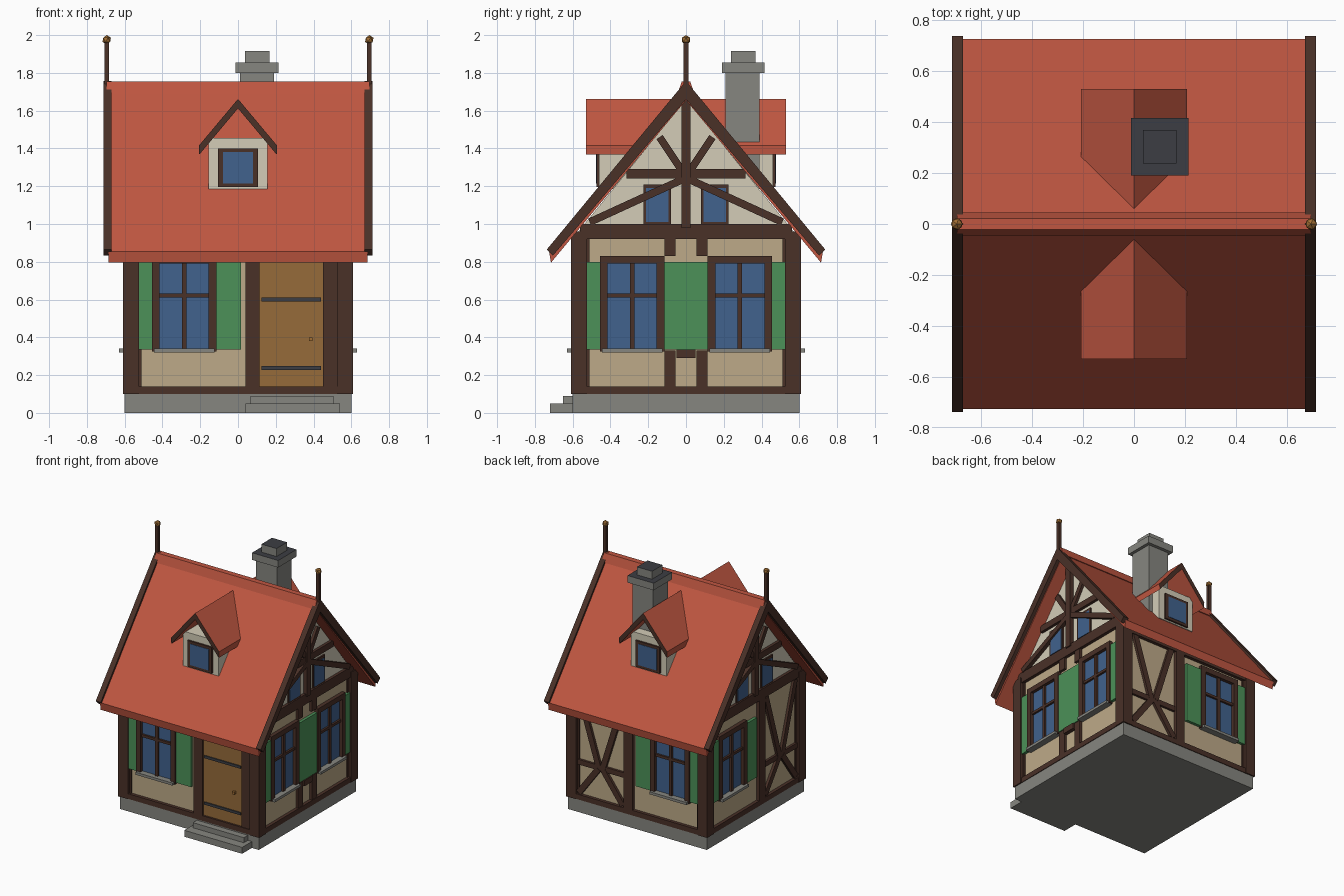
import bpy, bmesh, math
from mathutils import Matrix, Vector

if "Cube" in bpy.data.objects:
    bpy.data.objects.remove(bpy.data.objects["Cube"])


def material(name, r, g, b):
    m = bpy.data.materials.new(name)
    m.diffuse_color = [(c / 255) ** 2.2 for c in (r, g, b)] + [1]
    m.use_nodes = True
    m.node_tree.nodes["Principled BSDF"].inputs["Base Color"].default_value = m.diffuse_color
    return m


RED = material("red tile", 190, 87, 67)
TIMBER = material("dark timber", 75, 52, 44)
TAN = material("tan plaster", 188, 168, 135)
CREAM = material("cream plaster", 210, 203, 182)
GREEN = material("green shutter", 77, 144, 89)
GLASS = material("blue glass", 67, 98, 140)
DOOR = material("door wood", 149, 106, 60)
STONE = material("grey stone", 133, 133, 127)
IRON = material("dark iron", 62, 64, 69)
GOLD = material("gold", 160, 110, 55)
FRONT, RIGHT, BACK, LEFT = range(4)


def finish(name, bm, *mats):
    bmesh.ops.recalc_face_normals(bm, faces=bm.faces[:])
    me = bpy.data.meshes.new(name)
    bm.to_mesh(me)
    bm.free()
    for m in mats:
        me.materials.append(m)
    ob = bpy.data.objects.new(name, me)
    bpy.context.collection.objects.link(ob)
    return ob


def box(name, mat, x, y, z):
    bm = bmesh.new()
    c = [sum(v) / 2 for v in (x, y, z)]
    s = [abs(v[1] - v[0]) for v in (x, y, z)]
    bmesh.ops.create_cube(bm, matrix=Matrix.Translation(c) @ Matrix.Diagonal(s + [1]))
    return finish(name, bm, mat)


def prism(name, pts, a, b, axis, *mats):
    """Profile in the vertical plane across 'axis', extruded from a to b."""
    bm = bmesh.new()
    vs = [bm.verts.new((a, u, z) if axis == 'x' else (u, a, z)) for u, z in pts]
    f = bm.faces.new(vs)
    g = bmesh.ops.extrude_face_region(bm, geom=[f])
    d = (b - a, 0, 0) if axis == 'x' else (0, b - a, 0)
    bmesh.ops.translate(bm, vec=d, verts=[v for v in g['geom'] if isinstance(v, bmesh.types.BMVert)])
    return finish(name, bm, *mats)


def bar(name, mat, side, p, q, w, d0, d1):
    """Beam from p to q in wall coordinates (u, z), depth d0 to d1 outward."""
    p, q = Vector(p), Vector(q)
    mid, v = (p + q) / 2, q - p
    bm = bmesh.new()
    m = (Matrix.Rotation(side * math.pi / 2, 4, 'Z')
         @ Matrix.Translation((mid.x, -(d0 + d1) / 2, mid.y))
         @ Matrix.Rotation(-math.atan2(v.y, v.x), 4, 'Y')
         @ Matrix.Diagonal((v.length, d1 - d0, w, 1)))
    bmesh.ops.create_cube(bm, matrix=m)
    return finish(name, bm, mat)


def plate(name, mat, side, u0, u1, z0, z1, d1, d0=0.57):
    zc = (z0 + z1) / 2
    return bar(name, mat, side, (u0, zc), (u1, zc), z1 - z0, d0, d1)


def window(side, c):
    plate("window_glass", GLASS, side, c - .135, c + .135, .33, .80, .585)
    for s in (-1, 1):
        a, b = sorted((c + s * .17, c + s * .13))
        plate("window_jamb", TIMBER, side, a, b, .325, .83, .61)
        a, b = sorted((c + s * .17, c + s * .30))
        plate("shutter", GREEN, side, a, b, .335, .80, .602)
    plate("window_head", TIMBER, side, c - .17, c + .17, .79, .83, .61)
    plate("window_mullion", TIMBER, side, c - .012, c + .012, .33, .80, .60)
    plate("window_transom", TIMBER, side, c - .135, c + .135, .612, .632, .60)
    plate("window_sill", STONE, side, c - .16, c + .16, .32, .34, .63)


def braced_panel(side, s):
    a, b = sorted((s * .04, s * .115))
    plate("wall_post", TIMBER, side, a, b, .1, .95, .605)
    c = s * .32
    for e in (-1, 1):
        bar("upper_brace", TIMBER, side, (c + e * .18, .91), (c + e * .02, .40), .045, .57, .60)
        bar("lower_brace", TIMBER, side, (c + e * .02, .38), (c + e * .19, .15), .045, .57, .60)
    plate("panel_rail", TIMBER, side, c - .2, c + .2, .37, .41, .598)


# Base and steps
box("stone_base", STONE, (-.6, .6), (-.6, .6), (0, .1))
box("lower_step", STONE, (.04, .54), (-.72, -.58), (0, .05))
box("upper_step", STONE, (.065, .505), (-.65, -.58), (.05, .09))

# Walls and gables
box("walls", TAN, (-.58, .58), (-.58, .58), (.1, .96))
prism("gable_walls", [(-.57, .96), (.57, .96), (0, 1.66)], -.583, .583, 'x', CREAM)
for x in (-1, 1):
    for y in (-1, 1):
        box("corner_post", TIMBER, (x * .525, x * .61), (y * .525, y * .61), (.1, .96))
for side in range(4):
    plate("sill_beam", TIMBER, side, -.55, .55, .1, .14, .605)
    for s in (-1, 1):
        a, b = sorted((s * .51, s * .53))
        plate("corner_stud", TIMBER, side, a, b, .1, .92, .59)

# Window walls
window(FRONT, -.285)
window(RIGHT, -.285)
window(RIGHT, .285)
window(BACK, .285)
window(LEFT, -.285)
braced_panel(BACK, -1)
braced_panel(LEFT, 1)
for s in (-1, 1):
    a, b = sorted((s * .055, s * .115))
    plate("stud_below", TIMBER, RIGHT, a, b, .14, .33, .60)
    plate("stud_above", TIMBER, RIGHT, a, b, .83, .93, .60)
plate("middle_block", TIMBER, RIGHT, -.05, .05, .29, .335, .61)

# Door
plate("door_post", TIMBER, FRONT, .04, .115, .1, .95, .605)
plate("door_jamb", TIMBER, FRONT, .45, .53, .1, .95, .60)
plate("door", DOOR, FRONT, .115, .45, .09, .86, .59)
for z in (.237, .60):
    plate("door_hinge", IRON, FRONT, .125, .44, z - .01, z + .01, .598)
plate("door_handle", GOLD, FRONT, .375, .395, .38, .40, .61)
for side in (FRONT, BACK):
    plate("top_beam", TIMBER, side, -.55, .55, .86, .95, .605)

# Gable framing
for side in (RIGHT, LEFT):
    plate("tie_beam", TIMBER, side, -.56, .56, .92, 1.0, .605)
    plate("king_post", TIMBER, side, -.025, .025, .98, 1.68, .615)
    plate("collar_beam", TIMBER, side, -.315, .315, 1.24, 1.29, .605)
    for s in (-1, 1):
        bar("gable_upper_brace", TIMBER, side, (s * .02, 1.28), (s * .14, 1.46), .04, .57, .603)
        bar("gable_lower_brace", TIMBER, side, (s * .51, 1.01), (s * .02, 1.235), .04, .57, .612)
        a, b = sorted((s * .08, s * .225))
        plate("gable_window_frame", TIMBER, side, a, b, .99, 1.21, .594)
        plate("gable_window_glass", GLASS, side, a + .012, b - .012, 1.01, 1.19, .598)

# Main roof
prism("roof", [(-.725, .855), (0, 1.735), (.725, .855), (.715, .795), (0, 1.655), (-.715, .795)],
      -.685, .685, 'x', RED)
prism("ridge_cap", [(-.045, 1.69), (-.022, 1.755), (.022, 1.755), (.045, 1.69)], -.695, .695, 'x', RED)
for s in (-1, 1):
    prism("bargeboard", [(-.737, .865), (0, 1.757), (.737, .865), (.705, .832), (0, 1.66), (-.705, .832)],
          s * .67, s * .713, 'x', TIMBER)
    box("finial_post", TIMBER, (s * .695 - .013, s * .695 + .013), (-.013, .013), (1.70, 1.965))
    bm = bmesh.new()
    bmesh.ops.create_icosphere(bm, subdivisions=1, radius=.025, matrix=Matrix.Translation((s * .695, 0, 1.975)))
    finish("finial_ball", bm, GOLD)

# Dormers front and back
for side, s in ((FRONT, -1), (BACK, 1)):
    box("dormer_wall", CREAM, (-.155, .155), (s * .46, s * .2), (1.185, 1.455))
    plate("dormer_window_frame", TIMBER, side, -.105, .105, 1.195, 1.40, .474, .45)
    plate("dormer_window_glass", GLASS, side, -.08, .08, 1.215, 1.38, .477, .45)
    ob = prism("dormer_roof", [(-.207, 1.415), (0, 1.662), (.207, 1.415), (.205, 1.367), (0, 1.612), (-.205, 1.367)],
               s * .53, s * .06, 'y', RED, TIMBER)
    for f in ob.data.polygons:
        f.material_index = int(f.normal.y * s > .9)  # timber gable edge

# Chimney with dark tops
for name, x, y, z in (("chimney_shaft", (.01, .19), (.21, .39), (1.25, 1.80)),
                      ("chimney_cap", (-.012, .214), (.19, .416), (1.80, 1.855)),
                      ("chimney_pot", (.036, .166), (.238, .368), (1.855, 1.917))):
    ob = box(name, STONE, x, y, z)
    ob.data.materials.append(IRON)
    for f in ob.data.polygons:
        f.material_index = int(f.normal.z > .9)
